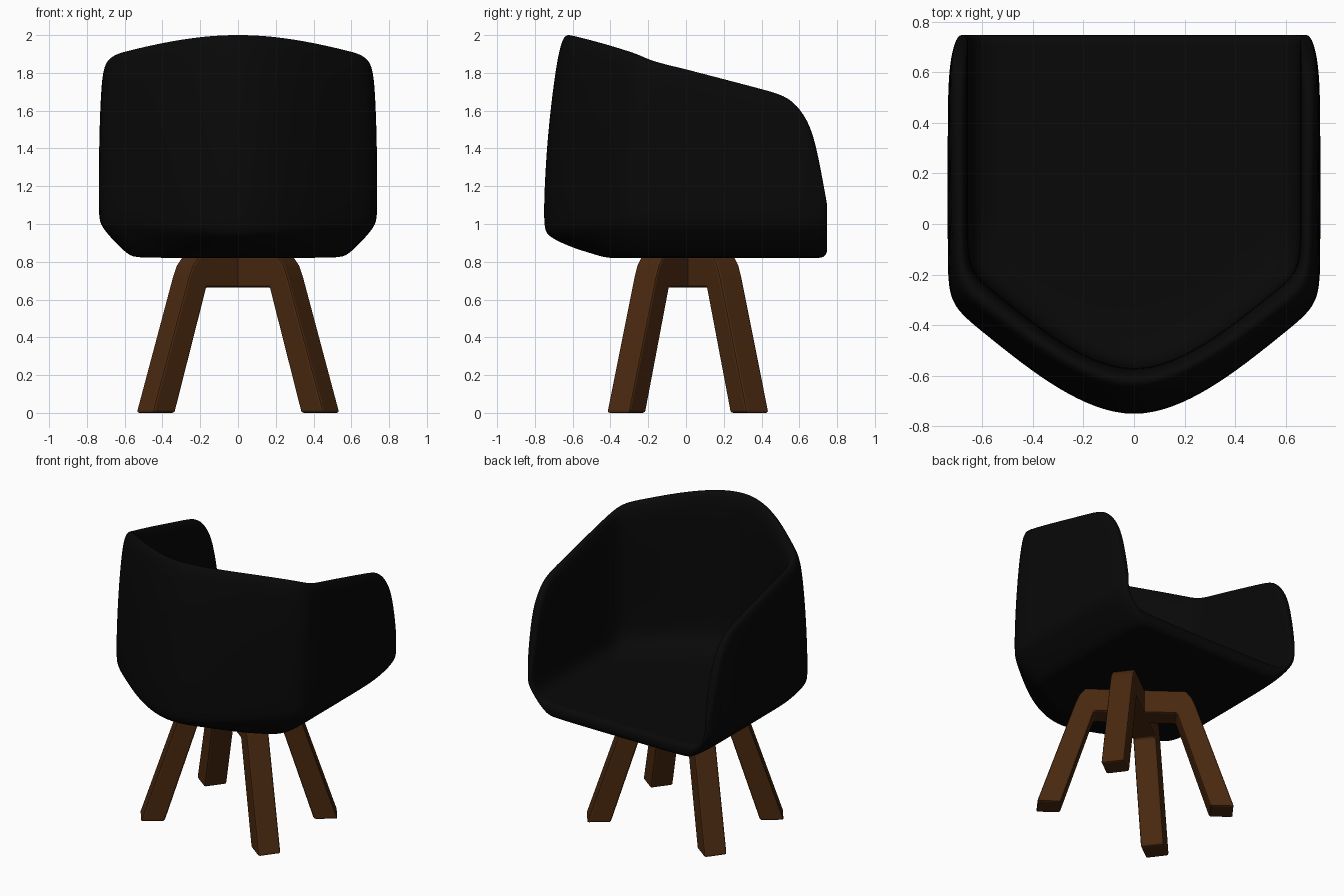
import bpy, bmesh, math
from mathutils import Vector

if "Cube" in bpy.data.objects:
    bpy.data.objects.remove(bpy.data.objects["Cube"])


def material(name, rgb):
    m = bpy.data.materials.new(name)
    m.diffuse_color = (*rgb, 1)
    m.use_nodes = True
    m.node_tree.nodes["Principled BSDF"].inputs["Base Color"].default_value = m.diffuse_color
    return m


def make_object(name, bm, mat):
    bmesh.ops.recalc_face_normals(bm, faces=bm.faces)
    me = bpy.data.meshes.new(name)
    bm.to_mesh(me)
    bm.free()
    me.materials.append(mat)
    ob = bpy.data.objects.new(name, me)
    bpy.context.collection.objects.link(ob)
    return ob


black = material("black_upholstery", (0.0025, 0.0025, 0.0025))
wood = material("brown_wood", (0.068, 0.022, 0.005))

# Half plan outline of the shell: x, y, rim height (backrest centre to arm front)
half = [(0, -.768, 2.01), (.15, -.735, 2.005), (.3, -.658, 1.988), (.45, -.552, 1.963),
        (.6, -.43, 1.93), (.705, -.345, 1.905), (.738, -.26, 1.868), (.738, -.1, 1.835),
        (.738, .15, 1.775), (.738, .4, 1.715), (.736, .53, 1.68), (.73, .62, 1.585),
        (.72, .68, 1.46), (.70, .75, 1.09)]
path = half[:0:-1] + [(-x, y, h) for x, y, h in half]
FRONT = .75


def place(x, y, sx, sy, z):
    return Vector((x * sx, FRONT - (FRONT - y) * sy, z))


def column(x, y, h):
    """Section of the shell: underside, outer wall, rim, inner wall, seat."""
    w = min(1, abs(x) / .7)
    k = 1 - w
    pts = [place(x, y, s, 1 - (1 - s) * (1 - .88 * w), z - d * k) for s, z, d in
           ((.70, .82, 0), (.77, .825, 0), (.88, .90, .035), (.985, .99, .06), (1, 1.04, .06))]
    low = 1.04
    for f in (.35, .7, .93):
        z = low + (h - low) * f
        g = max(0, z - 1)
        pts.append(place(x, y, 1 - .05 * g ** 3, 1 - .065 * g ** 1.9, z))
    g = max(0, h - 1)
    ox, oy = 1 - .05 * g ** 3, 1 - .07 * g ** 1.9
    ix = .89 if y < .2 else .657 / abs(x)
    pts.append(place(x, y, ox - .02, oy - .008, h))
    pts.append(place(x, y, ix + .018, .893, h - .01))
    for f in (.9, .6, .25, 0):
        pts.append(place(x, y, ix, .876, low + (h - .02 - low) * f))
    pts += [place(x, y, ix * s, .876 * s, z) for s, z in ((.97, .965), (.88, .925), (.78, .915))]
    return pts


# Seat shell
bm = bmesh.new()
cols = [[bm.verts.new(p) for p in column(*c)] for c in path]
n, m = len(cols), len(cols[0])
for a, b in zip(cols, cols[1:]):
    for j in range(m - 1):
        bm.faces.new((a[j], b[j], b[j + 1], a[j + 1]))
for j in (0, m - 1):                       # underside and seat panels
    for i in range(n // 2):
        q = [cols[i][j], cols[i + 1][j], cols[n - 2 - i][j], cols[n - 1 - i][j]]
        bm.faces.new(list(dict.fromkeys(q)))
for c in (cols[0], cols[-1]):              # front edges of the arms
    i, j = 0, m - 1
    while j - i > 2:
        bm.faces.new((c[i], c[i + 1], c[j - 1], c[j]))
        i, j = i + 1, j - 1
    if j - i == 2:
        bm.faces.new((c[i], c[i + 1], c[j]))
a, b = cols[0], cols[-1]                   # front edge of the seat
bm.faces.new((a[0], b[0], b[-1], a[-1]))
for f in bm.faces:
    f.smooth = True
shell = make_object("seat_shell", bm, black)
sub = shell.modifiers.new("smooth", 'SUBSURF')
sub.levels = sub.render_levels = 2

# Two crossed leg frames on the diagonals
outline = [(.62, 0), (.38, .72), (.355, .78), (.315, .83)]
outline += [(-r, z) for r, z in reversed(outline)]
outline += [(-.47, 0), (-.26, .665), (.26, .665), (.47, 0)]
T = .074
for side, name in ((1, "leg_frame_right"), (-1, "leg_frame_left")):
    ang = side * math.radians(36.8)
    d = Vector((math.cos(ang), math.sin(ang), 0))
    nrm = Vector((-d.y, d.x, 0))
    bm = bmesh.new()
    vs = [bm.verts.new(d * r + nrm * -T + Vector((0, .01, z))) for r, z in outline]
    face = bm.faces.new(vs)
    ext = bmesh.ops.extrude_face_region(bm, geom=[face])
    moved = [v for v in ext["geom"] if isinstance(v, bmesh.types.BMVert)]
    bmesh.ops.translate(bm, verts=moved, vec=nrm * 2 * T)
    frame = make_object(name, bm, wood)
    bev = frame.modifiers.new("edges", 'BEVEL')
    bev.width, bev.segments = .012, 2
